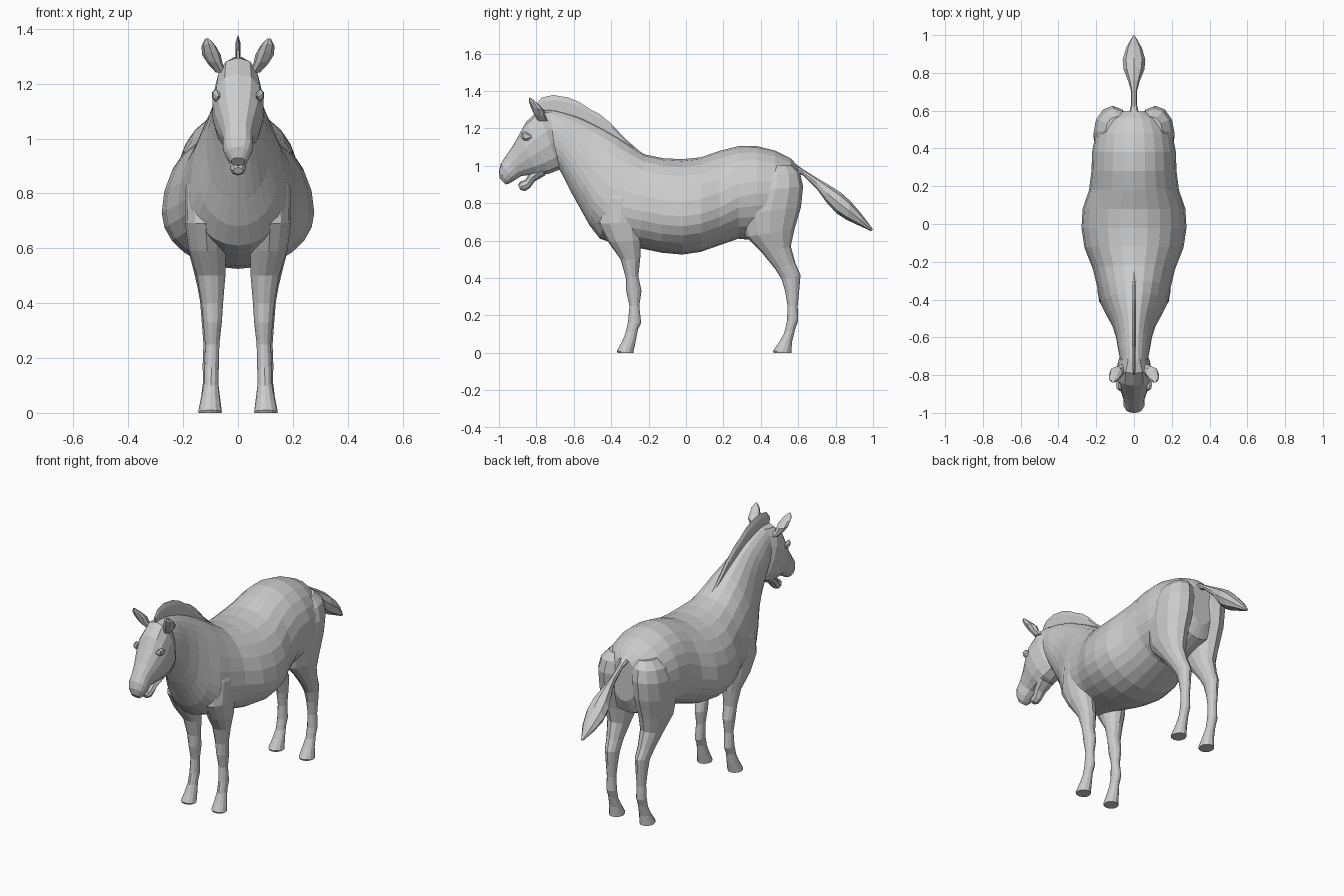
import bpy, bmesh, math
from mathutils import Vector


def loft(name, rings, sides, mirror=False, power=1.0):
    """Each ring: upper/front point (y,z), lower/back point (y,z), half width,
    position of the widest line between lower (0) and upper (1), x centre."""
    bm = bmesh.new()
    loops = []
    for ya, za, yb, zb, w, f, x in rings:
        a, b = Vector((x, ya, za)), Vector((x, yb, zb))
        mid = b.lerp(a, f)
        loop = []
        for i in range(sides):
            t = 2 * math.pi * i / sides
            c, s = math.cos(t), math.sin(t)
            s = math.copysign(abs(s) ** power, s)
            p = mid + (a - mid) * c if c > 0 else mid + (mid - b) * c
            loop.append(bm.verts.new(p + Vector((w * s, 0, 0))))
        loops.append(loop)
    for l0, l1 in zip(loops, loops[1:]):
        for i in range(sides):
            j = (i + 1) % sides
            bm.faces.new((l0[i], l0[j], l1[j], l1[i]))
    bm.faces.new(loops[0])
    bm.faces.new(loops[-1])
    bmesh.ops.recalc_face_normals(bm, faces=bm.faces)
    me = bpy.data.meshes.new(name)
    bm.to_mesh(me)
    bm.free()
    ob = bpy.data.objects.new(name, me)
    bpy.context.collection.objects.link(ob)
    if mirror:
        ob.modifiers.new("Mirror", 'MIRROR')
    return ob


def centred(rows, f=0.5):
    return [(*r, f, 0) for r in rows]


def limb(rows):
    return [(*r[:5], 0.5, r[5]) for r in rows]


# Trunk and neck: rump, barrel, chest, then rings tilting up the neck
trunk = [
    (.595, 1.0, .595, .74, .08, .5),
    (.56, 1.04, .56, .66, .165, .5),
    (.48, 1.08, .46, .62, .205, .5),
    (.38, 1.105, .38, .60, .222, .5),
    (.28, 1.105, .28, .61, .225, .45),
    (.18, 1.08, .18, .575, .238, .4),
    (.08, 1.045, .08, .54, .272, .4),
    (-.02, 1.035, -.02, .525, .278, .4),
    (-.12, 1.04, -.13, .535, .262, .4),
    (-.22, 1.06, -.25, .56, .218, .4),
    (-.30, 1.11, -.37, .58, .192, .38),
    (-.36, 1.15, -.46, .61, .175, .35),
    (-.43, 1.19, -.515, .68, .145, .35),
    (-.50, 1.225, -.565, .77, .115, .4),
    (-.58, 1.26, -.615, .86, .095, .45),
    (-.66, 1.285, -.66, .95, .085, .5),
    (-.73, 1.30, -.69, 1.0, .075, .5)]
loft("body_and_neck", [(*r, 0) for r in trunk], 24)

# Head from poll to muzzle
loft("head", centred([
    (-.72, 1.30, -.66, 1.02, .06),
    (-.79, 1.295, -.675, .98, .086),
    (-.855, 1.235, -.73, .958, .095),
    (-.89, 1.17, -.79, .95, .086),
    (-.93, 1.10, -.84, .95, .067),
    (-.965, 1.05, -.88, .945, .055),
    (-.99, 1.01, -.92, .92, .056),
    (-1.0, .97, -.945, .905, .045),
    (-.995, .93, -.965, .90, .025)], .55), 14, power=.8)

# Lower jaw, open mouth
loft("lower_jaw", centred([
    (-.79, 1.0, -.75, .95, .055),
    (-.835, .96, -.81, .915, .04),
    (-.86, .925, -.835, .88, .03),
    (-.888, .915, -.86, .865, .029),
    (-.898, .895, -.885, .87, .018)]), 8)

# Ears and eyes
loft("ear", limb([
    (-.79, 1.24, -.74, 1.24, .02, .06),
    (-.815, 1.28, -.75, 1.265, .027, .083),
    (-.83, 1.315, -.755, 1.295, .034, .097),
    (-.84, 1.345, -.79, 1.33, .026, .107),
    (-.84, 1.365, -.825, 1.36, .008, .112)]), 8, True)
loft("eye", limb([
    (-.885, 1.155, -.88, 1.15, .005, .07),
    (-.875, 1.18, -.865, 1.135, .014, .079),
    (-.855, 1.18, -.845, 1.135, .014, .083),
    (-.83, 1.165, -.825, 1.15, .005, .085)]), 6, True)

# Upright mane, a thin crest
loft("mane", centred([
    (-.25, 1.08, -.25, 1.05, .006),
    (-.33, 1.15, -.31, 1.09, .012),
    (-.40, 1.225, -.38, 1.14, .012),
    (-.46, 1.275, -.44, 1.17, .012),
    (-.51, 1.30, -.49, 1.20, .012),
    (-.57, 1.34, -.55, 1.23, .011),
    (-.63, 1.365, -.62, 1.25, .011),
    (-.71, 1.378, -.69, 1.27, .010),
    (-.77, 1.365, -.75, 1.28, .009),
    (-.80, 1.33, -.79, 1.28, .006)]), 6)

# Front legs, from shoulder to hoof
loft("front_leg", limb([
    (-.37, .98, -.28, .93, .05, .10),
    (-.45, .83, -.24, .81, .074, .118),
    (-.47, .69, -.235, .70, .076, .118),
    (-.415, .59, -.24, .60, .068, .112),
    (-.35, .50, -.245, .50, .052, .098),
    (-.322, .40, -.255, .41, .040, .094),
    (-.32, .33, -.238, .33, .034, .093),
    (-.302, .25, -.25, .25, .026, .094),
    (-.31, .165, -.24, .16, .027, .097),
    (-.325, .10, -.258, .12, .026, .098),
    (-.345, .055, -.27, .055, .034, .10),
    (-.37, .01, -.282, 0, .043, .102),
    (-.365, 0, -.282, 0, .042, .102)]), 12, True)

# Hind legs, from haunch to hoof
loft("hind_leg", limb([
    (.42, 1.0, .57, 1.0, .06, .09),
    (.37, .94, .61, .96, .09, .105),
    (.33, .86, .626, .89, .102, .113),
    (.29, .74, .615, .78, .098, .115),
    (.32, .62, .58, .66, .080, .115),
    (.41, .53, .56, .57, .060, .11),
    (.475, .45, .585, .48, .044, .105),
    (.51, .395, .612, .415, .038, .10),
    (.53, .33, .605, .33, .032, .10),
    (.543, .25, .597, .25, .026, .10),
    (.54, .17, .60, .17, .029, .10),
    (.525, .105, .585, .13, .027, .10),
    (.50, .06, .567, .06, .034, .10),
    (.465, .01, .563, 0, .043, .102),
    (.47, 0, .563, 0, .042, .102)]), 12, True)

# Tail with a flared brush
loft("tail", centred([
    (.56, 1.03, .58, .97, .03),
    (.62, .985, .63, .945, .017),
    (.70, .935, .70, .875, .015),
    (.76, .90, .75, .805, .03),
    (.83, .855, .805, .745, .055),
    (.88, .81, .86, .71, .06),
    (.94, .74, .925, .68, .042),
    (1.0, .66, .99, .65, .006)]), 8)
